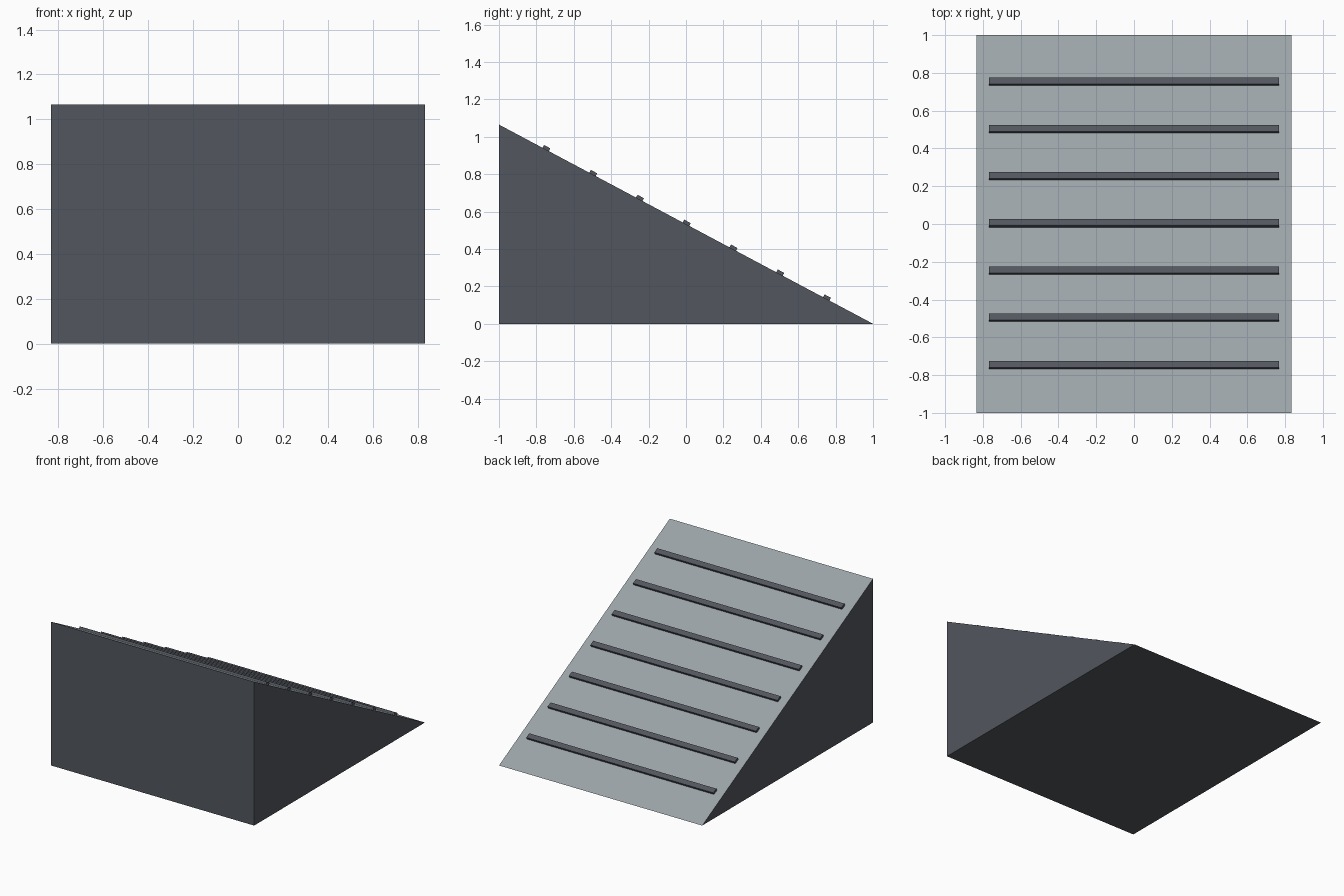
import bpy, bmesh, math
from mathutils import Matrix

if "Cube" in bpy.data.objects:
    bpy.data.objects.remove(bpy.data.objects["Cube"])

W, H = 0.833, 1.065          # half width, height at the tall end


def material(name, rgb):
    m = bpy.data.materials.new(name)
    m.diffuse_color = (*rgb, 1)
    m.use_nodes = True
    m.node_tree.nodes["Principled BSDF"].inputs["Base Color"].default_value = m.diffuse_color
    return m


light_grey = material("light grey", (0.33, 0.37, 0.39))
dark_grey = material("dark grey", (0.085, 0.095, 0.112))


def add_object(name, bm, mats):
    bmesh.ops.recalc_face_normals(bm, faces=bm.faces)
    me = bpy.data.meshes.new(name)
    for m in mats:
        me.materials.append(m)
    for f in bm.faces:
        f.material_index = 1 if len(mats) > 1 and f.normal.z > 0.5 else 0
    bm.to_mesh(me)
    bm.free()
    ob = bpy.data.objects.new(name, me)
    bpy.context.collection.objects.link(ob)
    return ob


# Ramp body: triangular profile extruded across x, light sloping face
bm = bmesh.new()
profile = [bm.verts.new((-W, y, z)) for y, z in ((-1, 0), (1, 0), (-1, H))]
face = bm.faces.new(profile)
ext = bmesh.ops.extrude_face_region(bm, geom=[face])
bmesh.ops.translate(bm, vec=(2 * W, 0, 0),
                    verts=[g for g in ext["geom"] if isinstance(g, bmesh.types.BMVert)])
add_object("ramp_body", bm, [dark_grey, light_grey])

# Grip strips: thin bars lying on the slope
tilt = Matrix.Rotation(-math.atan2(H, 2), 4, 'X')
for i in range(7):
    y = -0.75 + 0.25 * i
    bm = bmesh.new()
    bmesh.ops.create_cube(bm, size=1)
    bmesh.ops.transform(bm, verts=bm.verts, matrix=(
        Matrix.Translation((0, y, H * (1 - y) / 2)) @ tilt
        @ Matrix.Diagonal((1.534, 0.039, 0.034, 1))))
    add_object(f"grip_strip_{i + 1}", bm, [dark_grey])
